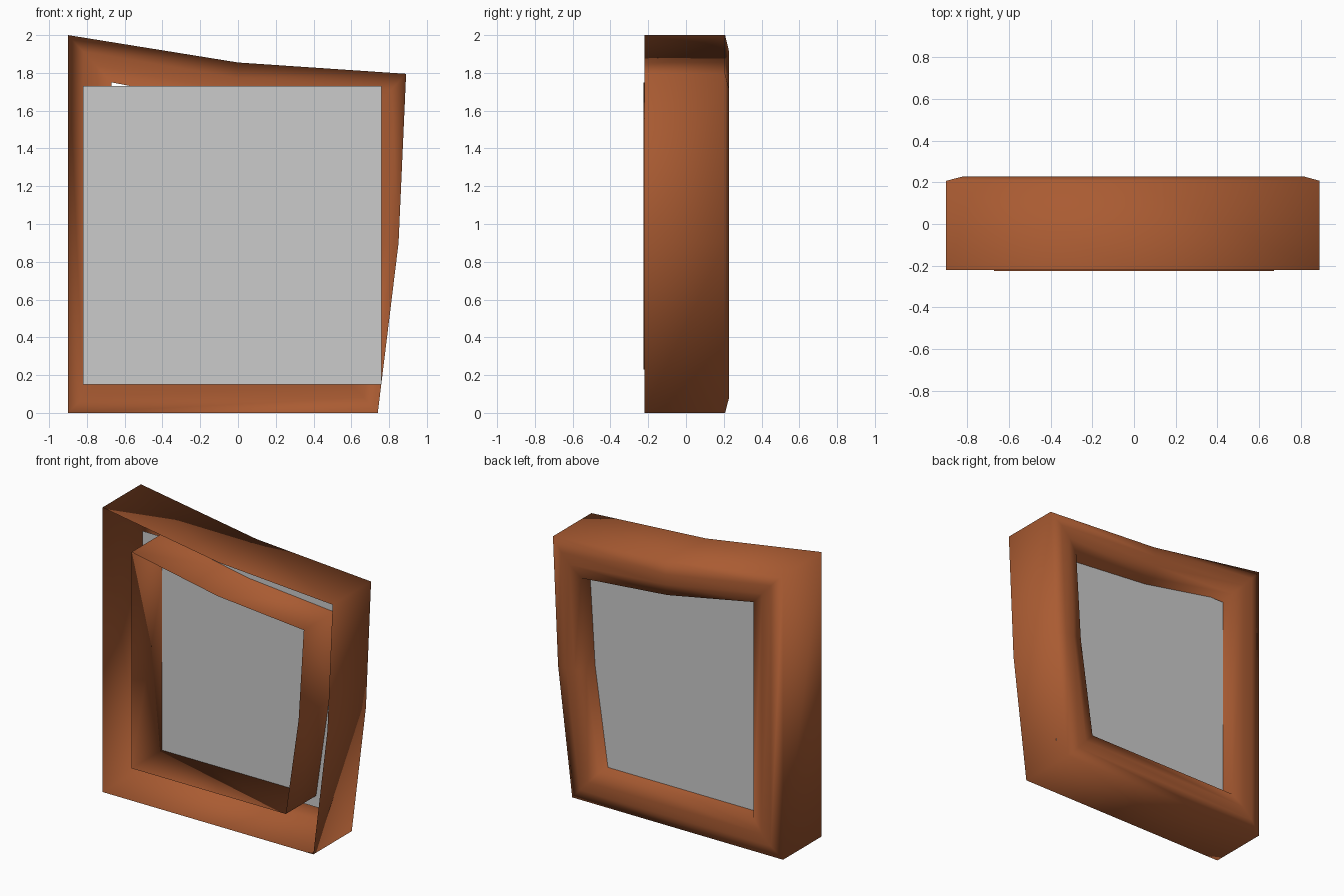
import bpy
import bmesh

cube = bpy.data.objects.get("Cube")
if cube:
    bpy.data.objects.remove(cube, do_unlink=True)


def material(name, rgb):
    mat = bpy.data.materials.new(name)
    mat.use_nodes = True
    mat.diffuse_color = (*rgb, 1)
    mat.node_tree.nodes["Principled BSDF"].inputs["Base Color"].default_value = (*rgb, 1)
    return mat


def add_object(name, bm, mat):
    mesh = bpy.data.meshes.new(name)
    bm.to_mesh(mesh)
    bm.free()
    mesh.materials.append(mat)
    obj = bpy.data.objects.new(name, mesh)
    bpy.context.collection.objects.link(obj)
    return obj


wood = material("warm brown wood", (0.40, 0.105, 0.032))
glass = material("grey glass", (0.60, 0.60, 0.60))

# Crooked outlines of the frame as (x, z), seen from the front
outer = [(-0.9, 0), (0.74, 0), (0.85, 0.9), (0.89, 1.795), (0, 1.855), (-0.9, 2)]
inner = [(-0.67, 0.23), (0.53, 0.23), (0.63, 0.92), (0.67, 1.56), (0, 1.62), (-0.67, 1.75)]

# Section of the frame, open at the front: (share of the way inward, y)
section = [(0, -0.22), (0, 0.207), (0.35, 0.228), (0.65, 0.228), (1, 0.207), (1, -0.226)]

# Window frame: one loop of the outline per section point, bridged
bm = bmesh.new()
loops = []
for share, y in section:
    loops.append([bm.verts.new((a[0] + (b[0] - a[0]) * share, y, a[1] + (b[1] - a[1]) * share))
                  for a, b in zip(outer, inner)])
for front, back in zip(loops, loops[1:]):
    for i in range(len(outer)):
        j = (i + 1) % len(outer)
        bm.faces.new((front[i], front[j], back[j], back[i]))
for face in bm.faces:
    face.smooth = True
add_object("window_frame", bm, wood)

# Square pane, set through the frame near its back
bm = bmesh.new()
corners = [(-0.82, 0.15), (0.76, 0.15), (0.76, 1.73), (-0.82, 1.73)]
bm.faces.new([bm.verts.new((x, 0.11, z)) for x, z in corners])
add_object("window_pane", bm, glass)
